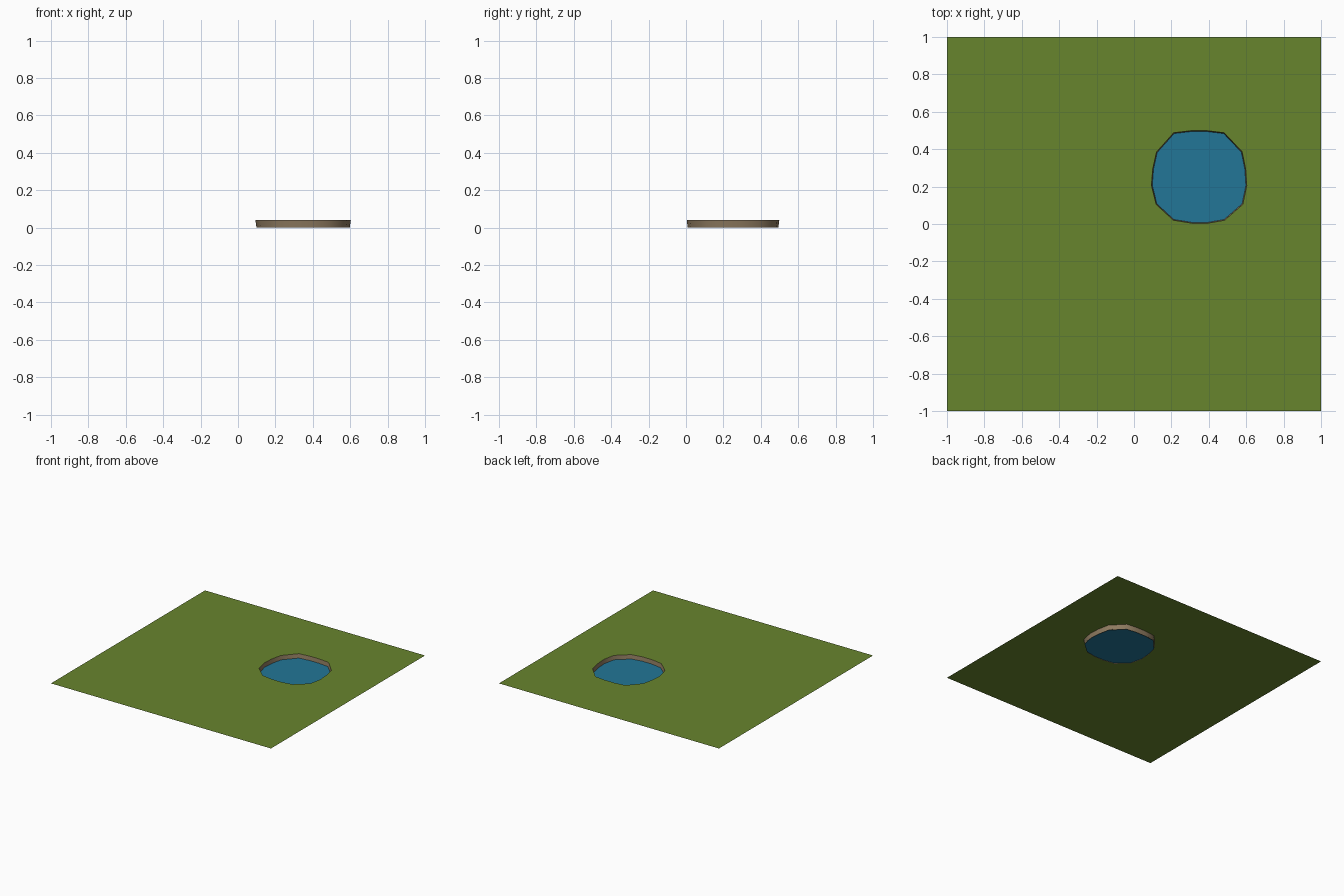
import bpy, bmesh
from mathutils import Vector

if "Cube" in bpy.data.objects:
    bpy.data.objects.remove(bpy.data.objects["Cube"])

TOP, WATER = 0.04, 0.006
CENTRE = Vector((0.348, 0.25))

# Hand-shaped sixteen-sided pond outline, counter-clockwise
OUTLINE = [(0.603, 0.205), (0.597, 0.295), (0.578, 0.387), (0.482, 0.488),
           (0.39, 0.499), (0.305, 0.499), (0.212, 0.488), (0.12, 0.385),
           (0.1, 0.295), (0.093, 0.207), (0.118, 0.105), (0.21, 0.02),
           (0.31, 0.004), (0.395, 0.004), (0.485, 0.02), (0.582, 0.105)]


def material(name, rgb):
    m = bpy.data.materials.new(name)
    m.diffuse_color = (*rgb, 1)
    m.use_nodes = True
    m.node_tree.nodes["Principled BSDF"].inputs["Base Color"].default_value = m.diffuse_color
    return m


def finish(bm, name, mat):
    me = bpy.data.meshes.new(name)
    bm.to_mesh(me)
    bm.free()
    me.materials.append(mat)
    ob = bpy.data.objects.new(name, me)
    bpy.context.collection.objects.link(ob)
    return ob


def ring(bm, points, z, scale=1.0):
    out = []
    for p in points:
        q = CENTRE + (Vector(p) - CENTRE) * scale
        out.append(bm.verts.new((q.x, q.y, z)))
    return out


def loop_edges(bm, verts):
    return [bm.edges.new((v, verts[(i + 1) % len(verts)])) for i, v in enumerate(verts)]


grass = material("grass green", (0.137, 0.235, 0.027))
earth = material("earth brown", (0.27, 0.195, 0.115))
blue = material("water blue", (0.016, 0.18, 0.31))

# Flat lawn with the pond opening cut out
bm = bmesh.new()
square = [bm.verts.new((x, y, TOP)) for x, y in ((-1, -1), (1, -1), (1, 1), (-1, 1))]
edges = loop_edges(bm, square) + loop_edges(bm, ring(bm, OUTLINE, TOP))
bmesh.ops.triangle_fill(bm, edges=edges, use_beauty=True, normal=(0, 0, 1))
for f in bm.faces:
    f.normal_update()
    if f.normal.z < 0:
        f.normal_flip()
finish(bm, "lawn", grass)

# Slightly tapered bank hanging below the lawn
bm = bmesh.new()
low, high = ring(bm, OUTLINE, 0, 0.978), ring(bm, OUTLINE, TOP)
for i in range(len(low)):
    j = (i + 1) % len(low)
    bm.faces.new((low[i], low[j], high[j], high[i])).smooth = True
finish(bm, "pond_bank", earth)

# Water sheet near the bottom of the bank
bm = bmesh.new()
bm.faces.new(ring(bm, OUTLINE, WATER, 0.982))
finish(bm, "pond_water", blue)
